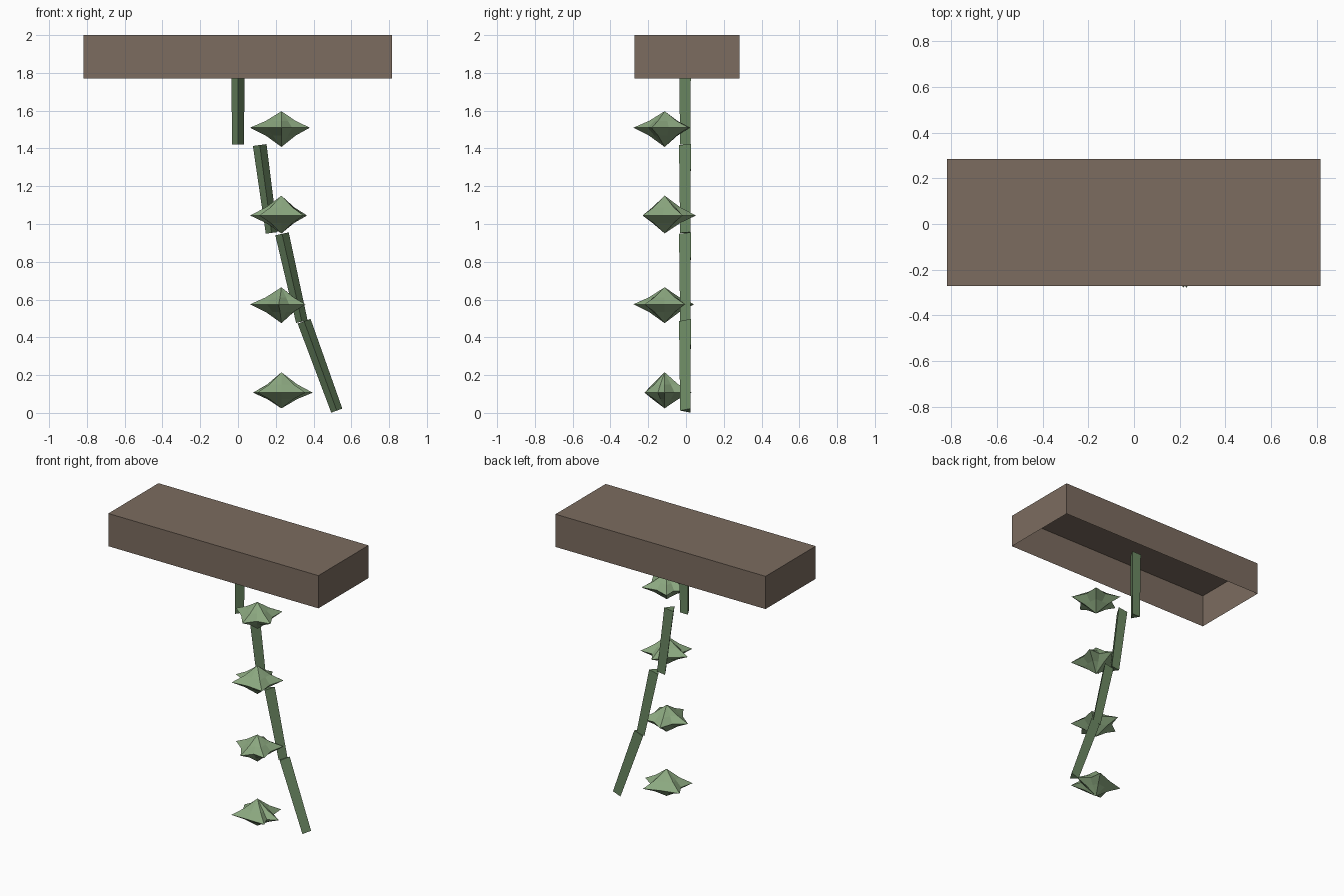
import bpy, bmesh
from math import sin, cos, radians
from mathutils import Vector

if "Cube" in bpy.data.objects:
    bpy.data.objects.remove(bpy.data.objects["Cube"])


def material(name, rgb):
    m = bpy.data.materials.new(name)
    m.diffuse_color = (*rgb, 1)
    m.use_nodes = True
    m.node_tree.nodes["Principled BSDF"].inputs["Base Color"].default_value = m.diffuse_color
    return m


WOOD = material("brown_wood", (0.20, 0.15, 0.115))
STEM = material("stem_green", (0.15, 0.25, 0.125))
LEAF = material("leaf_green", (0.26, 0.39, 0.215))


def finish(bm, name, mat, loc=(0, 0, 0)):
    me = bpy.data.meshes.new(name)
    bm.to_mesh(me)
    bm.free()
    me.materials.append(mat)
    ob = bpy.data.objects.new(name, me)
    ob.location = loc
    bpy.context.collection.objects.link(ob)
    return ob


def bridge(bm, a, b):
    n = len(a)
    for i in range(n):
        j = (i + 1) % n
        bm.faces.new((a[i], a[j], b[j], b[i]))


def fan(bm, ring, tip):
    for i in range(len(ring)):
        bm.faces.new((ring[i], ring[(i + 1) % len(ring)], tip))


# Top beam: thin shell, open underneath
bm = bmesh.new()
bmesh.ops.create_cube(bm, size=1)
bmesh.ops.scale(bm, vec=(1.634, 0.557, 0.23), verts=bm.verts)
bm.normal_update()
bottom = [f for f in bm.faces if f.normal.z < -0.9]
bmesh.ops.delete(bm, geom=bottom, context='FACES_ONLY')
finish(bm, "beam", WOOD, (-0.001, 0.006, 1.885))


# Hanging stem: tapered three-sided segments, each tilted further
def stem_segment(name, top, bot, r_top=0.042, r_bot=0.036):
    bm = bmesh.new()
    a, b = Vector((top[0], 0.005, top[1])), Vector((bot[0], 0.005, bot[1]))
    v = Vector((0, 1, 0))
    u = v.cross((a - b).normalized())
    rings = []
    for c, r in ((b, r_bot), (a, r_top)):
        rings.append([bm.verts.new(c + u * r * cos(radians(t)) + v * r * sin(radians(t)))
                      for t in (270, 30, 150)])
    bridge(bm, *rings)
    bm.faces.new(rings[0][::-1])
    bm.faces.new(rings[1])
    bmesh.ops.recalc_face_normals(bm, faces=bm.faces)
    finish(bm, name, STEM)


SEGMENTS = [((0, 1.89), (0, 1.42)), ((0.115, 1.418), (0.178, 0.953)),
            ((0.233, 0.948), (0.338, 0.483)), ((0.35, 0.485), (0.523, 0.012))]
for i, (t, b) in enumerate(SEGMENTS):
    stem_segment(f"stem_segment_{i + 1}", t, b)


# Leaf clusters: flattened five-pointed rosettes with concave flanks
def leaf_cluster(name, z, up, down, tips, r_tip=0.166, r_gap=0.105):
    bm = bmesh.new()
    cols = []
    for i, t in enumerate(tips):
        nxt = tips[(i + 1) % len(tips)]
        cols.append((t, r_tip, 0.5))
        cols.append((t + ((nxt - t) % 360) / 2, r_gap, 0.62))

    def ring(h, inner):
        out = []
        for t, r, k in cols:
            rr = r * k if inner else r
            out.append(bm.verts.new((rr * cos(radians(t)), rr * sin(radians(t)), h)))
        return out

    mid, hi, lo = ring(0, False), ring(up * 0.41, True), ring(-down * 0.41, True)
    bridge(bm, mid, hi)
    bridge(bm, lo, mid)
    fan(bm, hi, bm.verts.new((0, 0, up)))
    fan(bm, lo[::-1], bm.verts.new((0, 0, -down)))
    bmesh.ops.recalc_face_normals(bm, faces=bm.faces)
    finish(bm, name, LEAF, (0.23, -0.113, z))


CLUSTERS = [(1.510, 0.087, 0.102, (50, 125, 180, 270, 335)),
            (1.045, 0.105, 0.095, (35, 90, 180, 225, 315)),
            (0.575, 0.090, 0.100, (40, 110, 180, 265, 320)),
            (0.107, 0.108, 0.083, (0, 60, 155, 220, 320))]
for i, c in enumerate(CLUSTERS):
    leaf_cluster(f"leaf_cluster_{i + 1}", *c)
